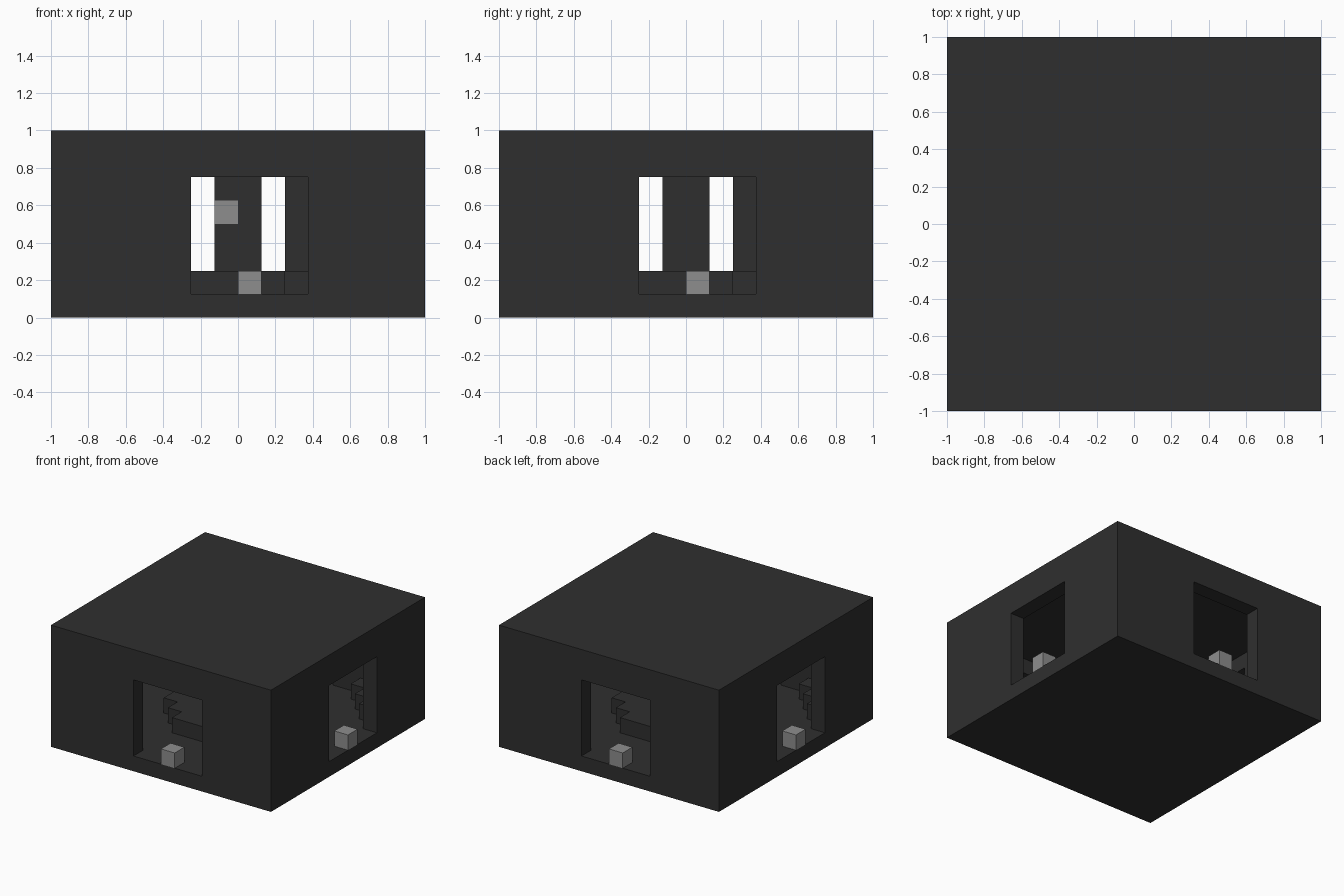
import bpy
import bmesh
from math import pi
from mathutils import Matrix, Vector

cube = bpy.data.objects.get("Cube")
if cube:
    bpy.data.objects.remove(cube, do_unlink=True)

U = 0.125  # one block; all part sizes below are in blocks


def make_material(name, level):
    mat = bpy.data.materials.new(name)
    color = (level, level, level, 1)
    mat.diffuse_color = color
    mat.use_nodes = True
    bsdf = next(n for n in mat.node_tree.nodes if n.type == 'BSDF_PRINCIPLED')
    bsdf.inputs["Base Color"].default_value = color
    return mat


dark_stone = make_material("dark_stone", 0.028)
light_stone = make_material("light_stone", 0.27)


def prism(name, outline, z0, z1, mat, turn=0):
    """Extrude a flat outline upward, then turn it by quarter turns."""
    bm = bmesh.new()
    base = bm.faces.new([bm.verts.new((x * U, y * U, z0 * U)) for x, y in outline])
    top = bmesh.ops.extrude_face_region(bm, geom=[base])["geom"]
    bmesh.ops.translate(bm, vec=Vector((0, 0, (z1 - z0) * U)),
                        verts=[v for v in top if isinstance(v, bmesh.types.BMVert)])
    bmesh.ops.transform(bm, matrix=Matrix.Rotation(turn * pi / 2, 4, 'Z'), verts=bm.verts)
    bmesh.ops.recalc_face_normals(bm, faces=bm.faces)
    mesh = bpy.data.meshes.new(name)
    bm.to_mesh(mesh)
    bm.free()
    mesh.materials.append(mat)
    obj = bpy.data.objects.new(name, mesh)
    bpy.context.scene.collection.objects.link(obj)
    return obj


def rect(x0, x1, y0, y1):
    return [(x0, y0), (x1, y0), (x1, y1), (x0, y1)]


# Hollow shell with one doorway per side
shell = prism("room_shell", rect(-8, 8, -8, 8), 0, 8, dark_stone)
cutters = [prism("room_cutter", rect(-7, 7, -7, 7), 1, 7, dark_stone)]
for i in range(4):
    cutters.append(prism("doorway_cutter", rect(-2, 3, -9, -6.5), 1, 6, dark_stone, i))
for cutter in cutters:
    cutter.hide_render = True
    mod = shell.modifiers.new("cut", 'BOOLEAN')
    mod.object = cutter
    mod.operation = 'DIFFERENCE'
    mod.solver = 'EXACT'
bpy.context.view_layer.update()
baked = bpy.data.meshes.new_from_object(
    shell.evaluated_get(bpy.context.evaluated_depsgraph_get()))
shell.modifiers.clear()
shell.data = baked
for cutter in cutters:
    bpy.data.objects.remove(cutter, do_unlink=True)

# Round stepped platform in the middle
quarter = [(4, -2), (4, 2), (3, 2), (3, 3), (2, 3), (2, 4)]
outline = []
for i in range(4):
    for x, y in quarter[1:]:
        for _ in range(i):
            x, y = -y, x
        outline.append((x, y))
prism("center_platform", outline, 1, 2, dark_stone)

# Pillar with one light block set into a corner
prism("pillar_base", rect(-1, 1, -1, 1), 2, 4, dark_stone)
prism("pillar_top", rect(-1, 1, -1, 1), 5, 7, dark_stone)
prism("pillar_middle", [(0, -1), (1, -1), (1, 1), (-1, 1), (-1, 0), (0, 0)], 4, 5, dark_stone)
prism("pillar_light_block", rect(-1, 0, -1, 0), 4, 5, light_stone)

# Stepped corner ledges and light doorway blocks
ledge = [(7, 4), (7, 7), (4, 7), (4, 6), (5, 6), (5, 5), (6, 5), (6, 4)]
for i in range(4):
    prism("corner_ledge", ledge, 1, 2, dark_stone, i)
    prism("doorway_block", rect(0, 1, -8, -7), 1, 2, light_stone, i)
